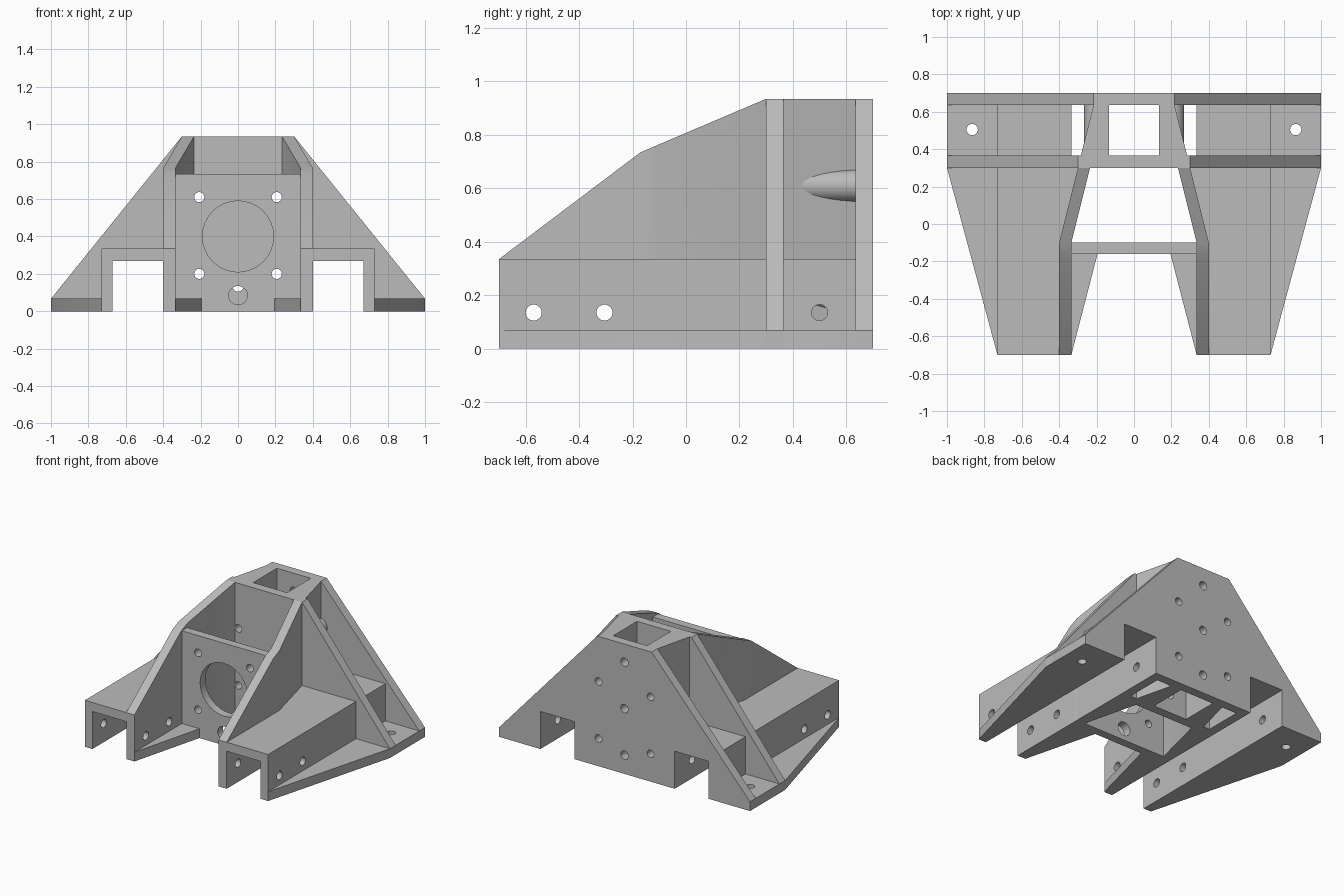
import bpy, bmesh
from math import radians
from mathutils import Matrix, Vector

cube = bpy.data.objects.get("Cube")
if cube:
    bpy.data.objects.remove(cube, do_unlink=True)

grey = bpy.data.materials.new("plain_grey")
grey.use_nodes = True
colour = (0.5, 0.5, 0.5, 1)
grey.diffuse_color = colour
grey.node_tree.nodes["Principled BSDF"].inputs["Base Color"].default_value = colour

T = 0.065          # wall thickness
H = 0.935          # full height
BASE = 0.067       # flange thickness
RAIL = 0.335       # rail height
FRONT, BACK = -0.7, 0.7
MID = 0.3          # front face of the middle plate


def finish(name, bm, mirror=False):
    bmesh.ops.recalc_face_normals(bm, faces=bm.faces)
    mesh = bpy.data.meshes.new(name)
    bm.to_mesh(mesh)
    bm.free()
    obj = bpy.data.objects.new(name, mesh)
    bpy.context.collection.objects.link(obj)
    mesh.materials.append(grey)
    if mirror:
        obj.modifiers.new("mirror", "MIRROR")
        apply(obj)
    return obj


def apply(obj):
    bpy.context.view_layer.objects.active = obj
    for mod in list(obj.modifiers):
        bpy.ops.object.modifier_apply(modifier=mod.name)


def loft(name, sections, mirror=False):
    """Skin a row of matching closed sections and cap both ends."""
    bm = bmesh.new()
    rings = [[bm.verts.new(p) for p in s] for s in sections]
    n = len(rings[0])
    for a, b in zip(rings, rings[1:]):
        for i in range(n):
            j = (i + 1) % n
            bm.faces.new((a[i], a[j], b[j], b[i]))
    bm.faces.new(rings[0])
    bm.faces.new(rings[-1])
    return finish(name, bm, mirror)


def along_y(name, profile, y0, y1, mirror=False):
    return loft(name, [[(x, y, z) for x, z in profile] for y in (y0, y1)], mirror)


def along_z(name, plan, z0, z1, mirror=False):
    return loft(name, [[(x, y, z) for x, y in plan] for z in (z0, z1)], mirror)


def cylinders(name, axis, centres, r, length):
    bm = bmesh.new()
    turn = Vector((0, 0, 1)).rotation_difference(Vector(axis)).to_matrix().to_4x4()
    for c in centres:
        bmesh.ops.create_cone(bm, cap_ends=True, segments=32, radius1=r, radius2=r,
                              depth=length, matrix=Matrix.Translation(c) @ turn)
    return finish(name, bm)


def drill(obj, axis, centres, r, length=3):
    cutter = cylinders("hole_cutter", axis, centres, r, length)
    mod = obj.modifiers.new("holes", "BOOLEAN")
    mod.operation, mod.solver, mod.object = "DIFFERENCE", "EXACT", cutter
    apply(obj)
    bpy.data.objects.remove(cutter, do_unlink=True)


X, Y, Z = (1, 0, 0), (0, 1, 0), (0, 0, 1)
bolts = [(x, 0, z) for x in (-0.207, 0.207) for z in (0.2, 0.61)]


def plate_profile(top):
    """Trapezoid outline with a notch for each rail."""
    half = [(0.4, 0), (0.4, 0.27), (0.67, 0.27), (0.67, 0), (1, 0), (1, BASE), (top, H)]
    return half + [(-x, z) for x, z in reversed(half)]


# Upright plates
back_plate = along_y("back_plate", plate_profile(0.217), BACK - T, BACK)
drill(back_plate, Y, bolts, 0.027)
drill(back_plate, Y, [(0, 0, z) for z in (0.135, 0.47, 0.805)], 0.03)

middle_plate = along_y("middle_plate", plate_profile(MID), MID, MID + T)
drill(middle_plate, Y, bolts, 0.027)
drill(middle_plate, Y, [(0, 0, 0.135)], 0.03)

w = 0.335
front_plate = along_y("front_plate", [(-w, 0), (w, 0), (w, 0.735), (-w, 0.735)], -0.16, -0.1)
drill(front_plate, Y, bolts, 0.027)
drill(front_plate, Y, [(0, 0, 0.4)], 0.19)
drill(front_plate, Y, [(0, 0, 0.085)], 0.05)

# Channel rails, open underneath
channel = [(w, 0), (w, RAIL), (0.73, RAIL), (0.73, 0),
           (0.67, 0), (0.67, 0.27), (0.4, 0.27), (0.4, 0)]
rails = along_y("channel_rails", channel, FRONT, BACK, mirror=True)
drill(rails, X, [(0, y, 0.135) for y in (-0.57, -0.305, 0.5)], 0.03)

# Side walls rising along the rails and leaning in towards the middle plate
stations = [(FRONT, 0.4, RAIL), (-0.17, 0.4, 0.735), (-0.1, 0.4, 0.765), (MID, 0.3, H)]
walls = loft("side_walls", [[(x - T, y, 0), (x, y, 0), (x, y, top), (x - T, y, top)]
                            for y, x, top in stations], mirror=True)
drill(walls, X, [(0, y, 0.135) for y in (-0.57, -0.305)], 0.03)
along_z("wall_fillers", [(w, -0.1), (w, MID), (0.235, MID)], 0, RAIL, mirror=True)

# Rear hollow column with bolt bosses
column = along_z("column_walls", [(0.135, MID + T), (0.284, MID + T),
                                  (0.217, BACK - T), (0.135, BACK - T)], 0, H, mirror=True)
drill(column, Y, bolts, 0.027)
mid_y = (MID + BACK) / 2
bosses = cylinders("bolt_bosses", Y, [(x, mid_y, z) for x, _, z in bolts], 0.06, 0.27)
drill(bosses, Y, bolts, 0.027)

# Base flanges
outer = along_z("outer_flanges", [(0.73, FRONT), (1, MID), (1, BACK), (0.73, BACK)],
                0, BASE, mirror=True)
drill(outer, Z, [(x, 0.505, 0) for x in (-0.865, 0.865)], 0.03)
along_z("inner_flanges", [(w, FRONT), (0.195, -0.16), (w, -0.16)], 0, BASE, mirror=True)

# Crisp edges with smooth hole walls
bpy.ops.object.select_all(action="DESELECT")
for obj in bpy.context.collection.objects:
    if obj.type == "MESH" and grey.name in obj.data.materials:
        obj.select_set(True)
        bpy.context.view_layer.objects.active = obj
bpy.ops.object.shade_smooth_by_angle(angle=radians(30))
